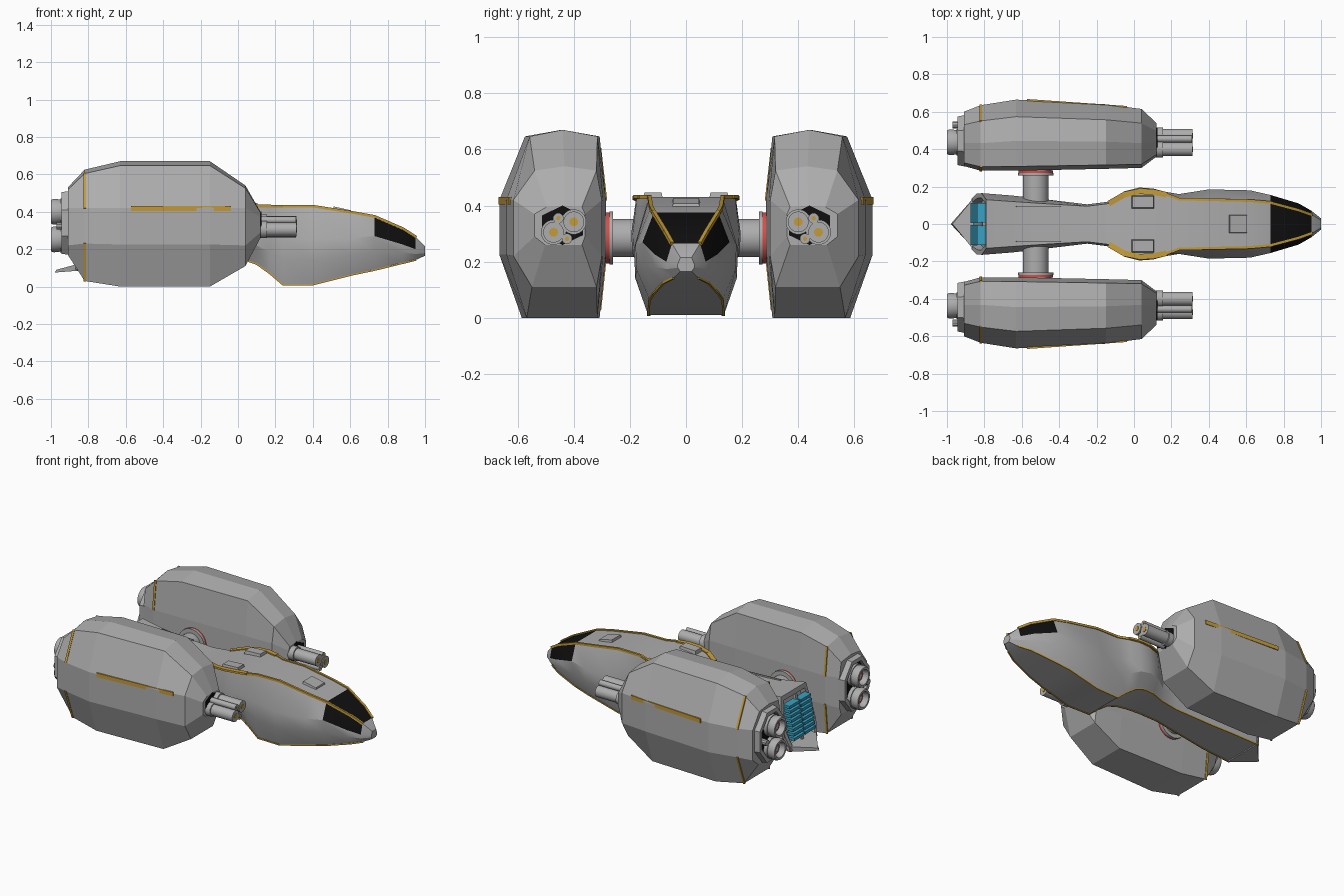
import bpy, bmesh
from math import sin, cos, pi, radians
from mathutils import Vector as V, Matrix

if "Cube" in bpy.data.objects:
    bpy.data.objects.remove(bpy.data.objects["Cube"])


def material(name, rgb):
    m = bpy.data.materials.new(name)
    m.diffuse_color = (*rgb, 1)
    m.use_nodes = True
    m.node_tree.nodes["Principled BSDF"].inputs["Base Color"].default_value = m.diffuse_color
    return m


GREY = material("grey", (.42, .42, .42))
GOLD = material("gold", (.55, .33, .04))
BLACK = material("black", (.005, .005, .005))
RED = material("red", (.65, .08, .07))
BLUE = material("blue", (.04, .36, .55))


def finish(name, bm, mats, mirror=False, smooth=0):
    bmesh.ops.recalc_face_normals(bm, faces=bm.faces)
    me = bpy.data.meshes.new(name)
    bm.to_mesh(me)
    bm.free()
    ob = bpy.data.objects.new(name, me)
    bpy.context.collection.objects.link(ob)
    for m in mats:
        me.materials.append(m)
    if mirror:
        ob.modifiers.new("mirror", 'MIRROR').use_axis = (False, True, False)
    if smooth:
        bpy.ops.object.select_all(action='DESELECT')
        ob.select_set(True)
        bpy.context.view_layer.objects.active = ob
        bpy.ops.object.shade_smooth_by_angle(angle=radians(smooth))
    return ob


def loft(name, rings, mat=GREY, mirror=False, smooth=0, paint=None):
    """Skin closed rings of equal point count and cap both ends."""
    bm = bmesh.new()
    vs = [[bm.verts.new(p) for p in r] for r in rings]
    n = len(rings[0])
    for i in range(len(vs) - 1):
        for j in range(n):
            k = (j + 1) % n
            f = bm.faces.new((vs[i][j], vs[i][k], vs[i + 1][k], vs[i + 1][j]))
            if paint and paint(i, j):
                f.material_index = 1
    bm.faces.new(vs[0])
    bm.faces.new(vs[-1])
    return finish(name, bm, [mat, BLACK] if paint else [mat], mirror, smooth)


def circle(x, y, z, r, n=20, axis='x', rz=None):
    rz = rz or r
    out = []
    for i in range(n):
        a = 2 * pi * (i + .5) / n
        out.append((x, y + r * cos(a), z + rz * sin(a)) if axis == 'x'
                   else (x + r * cos(a), y, z + rz * sin(a)))
    return out


def lathe(name, y, z, prof, mat=GREY, n=20):
    return loft(name, [circle(x, y, z, r, n) for x, r in prof], mat, True, 35)


def bars(name, segs, w, h, mat=GOLD, mirror=True):
    """Thin square bars laid from point to point."""
    bm = bmesh.new()
    for p, q in segs:
        p, q = V(p), V(q)
        d = q - p
        m = (Matrix.Translation((p + q) / 2) @ d.to_track_quat('X', 'Z').to_matrix().to_4x4()
             @ Matrix.Diagonal((d.length + w * .3, w, h, 1)))
        bmesh.ops.create_cube(bm, size=1, matrix=m)
    return finish(name, bm, [mat], mirror)


def path(name, pts, w, h, mat=GOLD):
    return bars(name, list(zip(pts, pts[1:])), w, h, mat)


def hatch(name, x0, x1, y0, y1, z0, z1, mirror=True):
    # bevelled plate: z0, z1 are the top heights at either end
    base = [(x0, y0, z0 - .06), (x1, y0, z1 - .06), (x1, y1, z1 - .06), (x0, y1, z0 - .06)]
    b = .012
    top = [(x0 + b, y0 + b, z0), (x1 - b, y0 + b, z1), (x1 - b, y1 - b, z1), (x0 + b, y1 - b, z0)]
    return loft(name, [base, top], GREY, mirror)


# ---- central hull: x, top z, top w, mid z, mid w, bottom z, bottom w
sections = [
    (1.0, .215, .02, .19, .03, .165, .02), (.95, .265, .05, .20, .07, .142, .045),
    (.88, .31, .075, .225, .11, .125, .08), (.73, .375, .115, .27, .155, .088, .115),
    (.62, .395, .125, .26, .18, .065, .13), (.40, .43, .13, .25, .185, .01, .135),
    (.24, .43, .133, .26, .16, .01, .13), (.17, .43, .16, .28, .172, .07, .13),
    (.10, .43, .175, .30, .19, .12, .13), (.03, .425, .178, .30, .195, .145, .13),
    (-.05, .415, .16, .29, .175, .15, .12), (-.13, .40, .11, .27, .12, .14, .10),
    (-.25, .395, .095, .26, .105, .13, .09), (-.5, .40, .11, .26, .135, .11, .11),
    (-.65, .41, .12, .26, .152, .10, .125)]


def hull_ring(x, zt, wt, zm, wm, zb, wb, skew=0):
    zl = zb + .55 * (zm - zb)
    half = [(x + skew, wt, zt), (x + skew * .4, wm, zm), (x - skew * .3, wm * .98, zl), (x - skew, wb, zb)]
    return half + [(a, -b, c) for a, b, c in reversed(half)]


rings = [hull_ring(*s) for s in sections]
rings += [hull_ring(-.83, .43, .13, .27, .165, .09, .135, .04),
          hull_ring(-.83, .40, .11, .26, .14, .115, .115, .035),
          hull_ring(-.79, .39, .105, .26, .135, .12, .11, .03)]
loft("hull", rings, smooth=22, paint=lambda i, j: i in (1, 2) and j in (0, 6, 7))

# tail lip
loft("tail_lip", [[(-.98, 0, .075), (-.85, .14, .085), (-.85, -.14, .085)],
                  [(-.97, 0, .09), (-.84, .16, .125), (-.84, -.16, .125)]])

# cooling louvres: two columns of slats split by a post
bars("louvres", [((-.815 - .005 * i, .012, .365 - .029 * i), (-.815 - .005 * i, .105, .365 - .029 * i))
                 for i in range(8)], .05, .018, BLUE)
bars("louvre_post", [((-.80, 0, .40), (-.85, 0, .11))], .02, .02, GREY, False)

# gold trim along hull edges
path("top_trim", [(s[0], s[2], s[1]) for s in sections[1:12]], .014, .014)
path("shoulder_trim", [(-.13, .112, .40), (-.05, .158, .417), (.03, .175, .427),
                       (.10, .172, .432), (.17, .157, .432)], .03, .012)
path("lower_trim", [(s[0], s[6], s[5]) for s in sections[1:]] + [(-.86, .135, .09)], .008, .008)

# hull hatches and tail rails
hatch("shoulder_hatch", -.02, .115, .075, .16, .442, .447)
hatch("nose_hatch", .50, .615, -.058, .058, .428, .408, False)
hatch("tail_rail", -.64, -.38, .085, .105, .418, .408)

# ---- nacelles: x, inner y, outer y, bottom z, top z, lower and upper waist z
pod = [(-.91, .31, .60, .17, .53, .22, .42), (-.82, .285, .635, .03, .625, .23, .42),
       (-.63, .285, .665, 0, .67, .225, .42), (-.15, .295, .64, 0, .67, .225, .42),
       (.04, .30, .615, .11, .54, .22, .42), (.12, .36, .54, .26, .40, .29, .37)]


def pod_ring(x, yi, yo, zb, zt, zl, zu):
    w, c = yo - yi, (zt - zb) * .035
    return [(x, yi + .06 * w, zt - c), (x, yi + .42 * w, zt), (x, yo - .24 * w, zt - c),
            (x, yo, zu), (x, yo, zl), (x, yo - .21 * w, zb),
            (x, yi + .06 * w, zb), (x, yi, zl), (x, yi, zu)]


loft("nacelle", [pod_ring(*p) for p in pod], mirror=True)

# gold bands and side strip on the nacelle
band = pod_ring(*pod[1])
bars("nacelle_band", [(band[2], band[3]), (band[4], band[5]), (band[8], band[0]), (band[6], band[7])], .014, .008)
bars("side_strip", [((-.57, .658, .417), (-.04, .621, .417))], .02, .026)

# gun socket and barrels
loft("gun_socket", [circle(.08, .44, .33, .085, 6, rz=.07), circle(.125, .44, .33, .085, 6, rz=.07)], BLACK, True)
for i, (y, z) in enumerate([(.40, .342), (.472, .305)]):
    lathe(f"gun_barrel_{i}", y, z, [(.10, .045), (.155, .045), (.155, .037), (.313, .037)])
    lathe(f"gun_core_{i}", y, z, [(.30, .016), (.316, .016)], GOLD, 12)
for i, (y, z) in enumerate([(.455, .355), (.424, .282)]):
    lathe(f"small_barrel_{i}", y, z, [(.10, .019), (.31, .019)], n=12)
    lathe(f"small_core_{i}", y, z, [(.30, .008), (.312, .008)], GOLD, 8)

# engine frame, dark back panel and twin thrusters
loft("engine_frame", [circle(x, .445, .34, ry, 8, rz=rz) for x, ry, rz in
                      [(-.90, .15, .185), (-.945, .14, .178), (-.945, .115, .15), (-.92, .112, .147)]], mirror=True)
loft("engine_panel", [circle(x, .445, .34, .112, 8, rz=.147) for x in (-.915, -.925)], BLACK, True)
for i, z in enumerate((.252, .40)):
    lathe(f"thruster_{i}", .437, z, [(-.91, .07), (-.95, .072), (-.95, .066), (-.985, .07), (-1.0, .064),
                                     (-1.0, .05), (-.96, .04)], n=24)
    lathe(f"thruster_glow_{i}", .437, z, [(-.955, .036), (-.967, .036)], RED)
    lathe(f"thruster_core_{i}", .437, z, [(-.955, .022), (-.975, .02)])
lathe("vent_pipe", .53, .325, [(-.92, .02), (-.97, .02)], n=10)

# struts joining hull to nacelles
def strut(name, prof, mat=GREY):
    loft(name, [circle(-.525, y, .285, r, 24, 'y') for y, r in prof], mat, True, 35)


strut("strut", [(.08, .068), (.26, .068), (.26, .095), (.273, .095), (.273, .085), (.30, .085)])
strut("strut_seal", [(.273, .092), (.287, .092)], RED)
